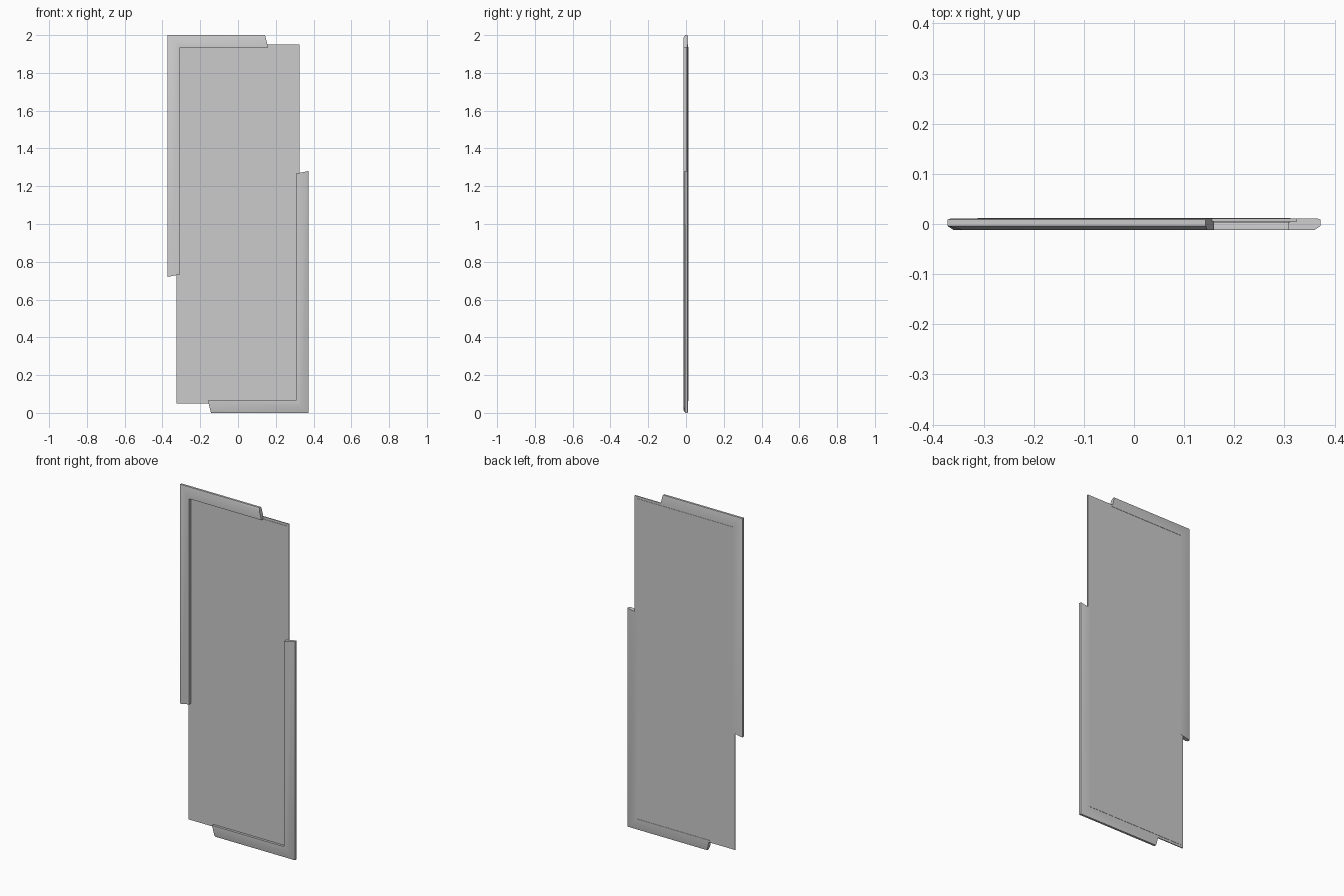
import bpy, bmesh

if "Cube" in bpy.data.objects:
    bpy.data.objects.remove(bpy.data.objects["Cube"])

FRONT, BACK = -0.012, 0.012
W, H = 0.372, 2.0            # half width and height over the frames


def finish(name, bm):
    bmesh.ops.recalc_face_normals(bm, faces=bm.faces)
    me = bpy.data.meshes.new(name)
    bm.to_mesh(me)
    bm.free()
    ob = bpy.data.objects.new(name, me)
    bpy.context.collection.objects.link(ob)
    return ob


def slab(name, half_w, z0, z1, y0, y1):
    bm = bmesh.new()
    bmesh.ops.create_cube(bm, size=1)
    for v in bm.verts:
        v.co = (v.co.x * 2 * half_w,
                (y0 + y1) / 2 + v.co.y * (y1 - y0),
                (z0 + z1) / 2 + v.co.z * (z1 - z0))
    return finish(name, bm)


def profile(chamfer):
    # (distance in from the outer edge, y) around the bar section
    return [(0, -0.004), (chamfer, FRONT), (0.065, FRONT),
            (0.065, 0.006), (0.062, 0.0115), (0.005, 0.0105), (0, 0.009)]


def corner_frame(name, turned):
    # L-shaped bar: slanted column end, mitred corner, slanted arm end
    # the chamfer widens and softens towards the corner
    rings = [
        [(-W + d, y, 0.72 + 0.2 * d) for d, y in profile(0.012)],
        [(-W + d, y, H - d) for d, y in profile(0.03)],
        [(0.143 + 0.25 * d, y, H - d) for d, y in profile(0.012)],
    ]
    bm = bmesh.new()
    loops = []
    for ring in rings:
        pts = [(-x, y, H - z) if turned else (x, y, z) for x, y, z in ring]
        loops.append([bm.verts.new(p) for p in pts])
    n = len(loops[0])
    for a, b in zip(loops, loops[1:]):
        for i in range(n):
            j = (i + 1) % n
            bm.faces.new((a[i], a[j], b[j], b[i]))
    bm.faces.new(loops[0])
    bm.faces.new(loops[-1])
    ob = finish(name, bm)
    bpy.ops.object.select_all(action='DESELECT')
    ob.select_set(True)
    bpy.context.view_layer.objects.active = ob
    bpy.ops.object.shade_smooth_by_angle()


# Panel: thin flange with a slightly raised plate through it
slab("panel_flange", 0.325, 0.05, 1.95, 0.005, 0.0105)
slab("panel_plate", 0.311, 0.064, 1.936, 0.003, BACK)

# Two offset corner frames, half a turn apart
corner_frame("upper_left_frame", False)
corner_frame("lower_right_frame", True)
